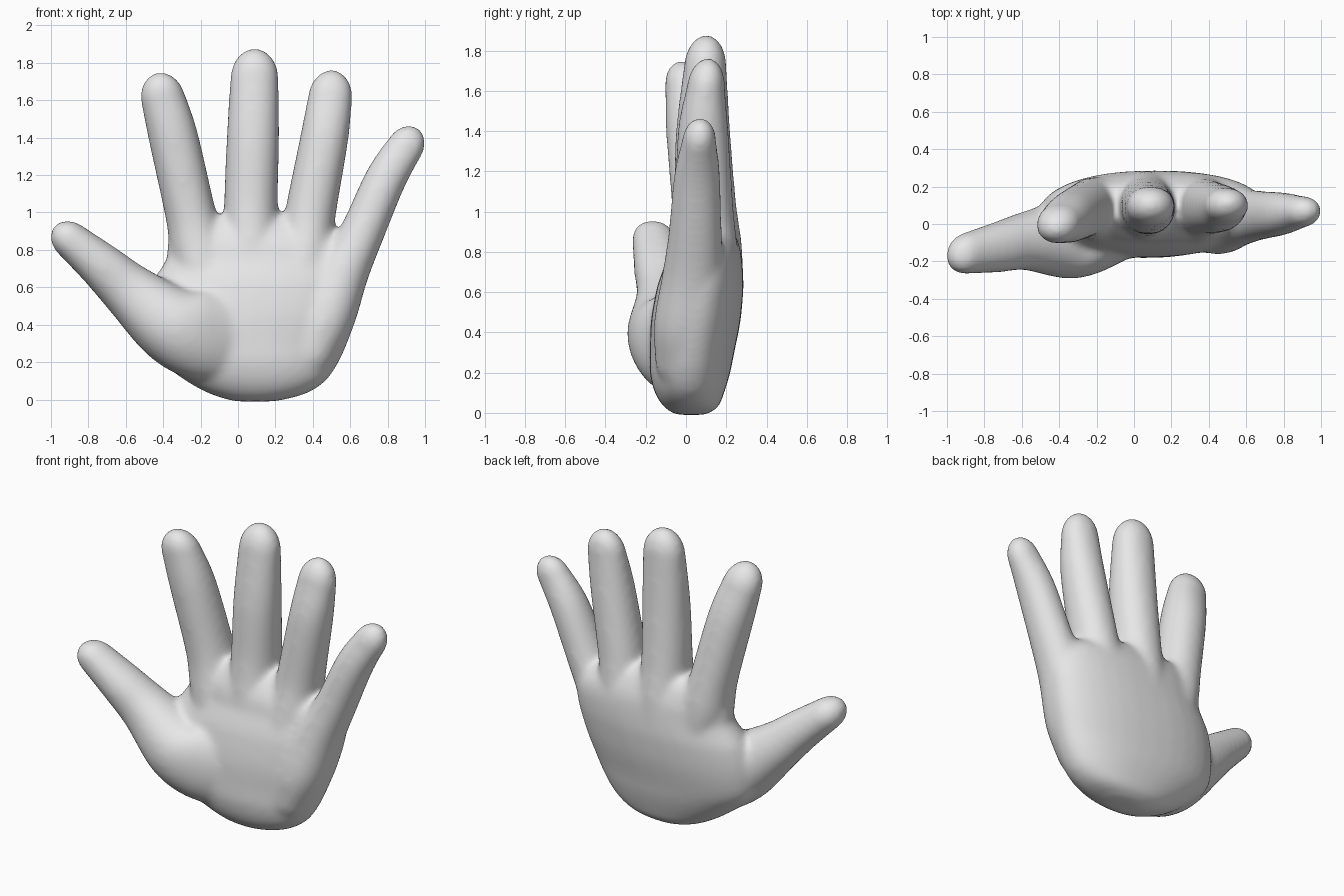
import bpy
import bmesh
import math
from mathutils import Vector

if "Cube" in bpy.data.objects:
    bpy.data.objects.remove(bpy.data.objects["Cube"], do_unlink=True)

SIDES = 32
TIP_STRETCH = 1.25


def smooth_stations(stations, steps=6):
    """Catmull-Rom interpolation through tuples of any length."""
    points = [Vector(s) for s in stations]
    points = [points[0]] + points + [points[-1]]
    result = []
    for a, b, c, d in zip(points, points[1:], points[2:], points[3:]):
        for i in range(steps):
            t = i / steps
            result.append(b + (c - a) * t / 2
                          + (a * 2 - b * 5 + c * 4 - d) * t * t / 2
                          + (b * 3 - a - c * 3 + d) * t ** 3 / 2)
    return result + [points[-1]]


def ring(bm, centre, across, depth, power):
    """Superellipse loop spanned by two half-axis vectors."""
    loop = []
    for i in range(SIDES):
        angle = math.tau * i / SIDES
        c, s = math.cos(angle), math.sin(angle)
        u = math.copysign(abs(c) ** (2 / power), c)
        v = math.copysign(abs(s) ** (2 / power), s)
        loop.append(bm.verts.new(centre + across * u + depth * v))
    return loop


def skin(bm, loops):
    """Bridge consecutive loops and close both ends."""
    faces = [bm.faces.new(loops[0]), bm.faces.new(loops[-1])]
    for low, high in zip(loops, loops[1:]):
        for i in range(SIDES):
            j = (i + 1) % SIDES
            faces.append(bm.faces.new((low[i], low[j], high[j], high[i])))
    bmesh.ops.recalc_face_normals(bm, faces=faces)


def add_palm(bm, sections):
    """Loft of sections: height, right edge, left edge, front, back."""
    loops = []
    for z, x0, x1, y0, y1 in smooth_stations(sections):
        centre = Vector(((x0 + x1) / 2, (y0 + y1) / 2, z))
        loops.append(ring(bm, centre, Vector(((x1 - x0) / 2, 0, 0)),
                          Vector((0, (y1 - y0) / 2, 0)), 2.25))
    skin(bm, loops)


def add_digit(bm, stations):
    """Round-ended tube from base to tip: x, y, z, half width, half depth."""
    path = smooth_stations(stations)
    centres = [Vector(p[:3]) for p in path]
    loops = []

    def slice_at(centre, along, width, depth):
        across = Vector((along.z, 0, -along.x)).normalized()
        loops.append(ring(bm, centre, across * width, Vector((0, depth, 0)), 2.1))

    def dome(index, along, angles):
        width, depth = path[index][3:]
        for angle in angles:
            k = math.cos(angle)
            offset = along * width * TIP_STRETCH * math.sin(angle)
            slice_at(centres[index] + offset, along, width * k, depth * k)

    arc = [math.radians(a) for a in range(12, 85, 12)]
    start = (centres[1] - centres[0]).normalized()
    end = (centres[-1] - centres[-2]).normalized()
    dome(0, start, [-a for a in reversed(arc)])
    for i, p in enumerate(path):
        along = centres[min(i + 1, len(path) - 1)] - centres[max(i - 1, 0)]
        slice_at(centres[i], along, p[3], p[4])
    dome(-1, end, arc)
    skin(bm, loops)


palm = [
    (-.01, -.02, .2, -.05, .1),
    (.03, -.15, .36, -.11, .16),
    (.1, -.28, .47, -.155, .19),
    (.2, -.41, .54, -.18, .22),
    (.3, -.5, .585, -.18, .24),
    (.45, -.51, .64, -.175, .27),
    (.6, -.475, .68, -.15, .285),
    (.67, -.435, .69, -.13, .285),
    (.75, -.385, .69, -.1, .28),
    (.82, -.38, .66, -.085, .27),
    (.88, -.36, .58, -.06, .25),
    (.94, -.32, .46, -.02, .22),
    (.98, -.24, .35, .02, .18),
]

# Each finger starts deep in the palm so that it fades into it
index_finger = [
    (-.16, .07, .6, .15, .18),
    (-.215, .085, .82, .15, .165),
    (-.255, .08, 1.0, .136, .15),
    (-.345, .035, 1.4, .133, .135),
    (-.4, .003, 1.605, .12, .106),
]
middle_finger = [
    (.08, .085, .6, .16, .2),
    (.07, .095, .82, .152, .185),
    (.069, .093, 1.05, .144, .156),
    (.08, .085, 1.4, .141, .135),
    (.088, .095, 1.717, .13, .106),
]
ring_finger = [
    (.32, .07, .6, .15, .2),
    (.365, .085, .82, .14, .172),
    (.388, .09, 1.0, .136, .148),
    (.462, .085, 1.4, .129, .126),
    (.493, .098, 1.617, .119, .095),
]
# The little finger continues down to the heel of the hand
little_finger = [
    (.4, -.005, .28, .14, .15),
    (.47, .005, .45, .155, .165),
    (.56, .032, .68, .14, .152),
    (.663, .045, .89, .119, .133),
    (.79, .055, 1.18, .111, .115),
    (.894, .065, 1.35, .1, .085),
]
# The thumb's base swells into the ball of the hand
thumb = [
    (-.03, -.035, .34, .25, .15),
    (-.2, -.06, .35, .25, .205),
    (-.36, -.08, .405, .21, .212),
    (-.58, -.09, .58, .152, .157),
    (-.725, -.122, .71, .125, .137),
    (-.89, -.155, .848, .1, .113),
]

bm = bmesh.new()
add_palm(bm, palm)
for digit in (index_finger, middle_finger, ring_finger, little_finger, thumb):
    add_digit(bm, digit)
mesh = bpy.data.meshes.new("hand")
bm.to_mesh(mesh)
bm.free()
hand = bpy.data.objects.new("hand", mesh)
bpy.context.collection.objects.link(hand)

# Fuse palm and digits into one soft skin
remesh = hand.modifiers.new("fuse", 'REMESH')
remesh.mode = 'VOXEL'
remesh.voxel_size = 0.016
remesh.use_smooth_shade = True
soften = hand.modifiers.new("soften", 'SMOOTH')
soften.factor = 0.5
soften.iterations = 22

grey = bpy.data.materials.new("light grey")
grey.use_nodes = True
grey.diffuse_color = (0.8, 0.8, 0.8, 1)
grey.node_tree.nodes["Principled BSDF"].inputs["Base Color"].default_value = (0.8, 0.8, 0.8, 1)
mesh.materials.append(grey)
mesh.polygons.foreach_set("use_smooth", [True] * len(mesh.polygons))
